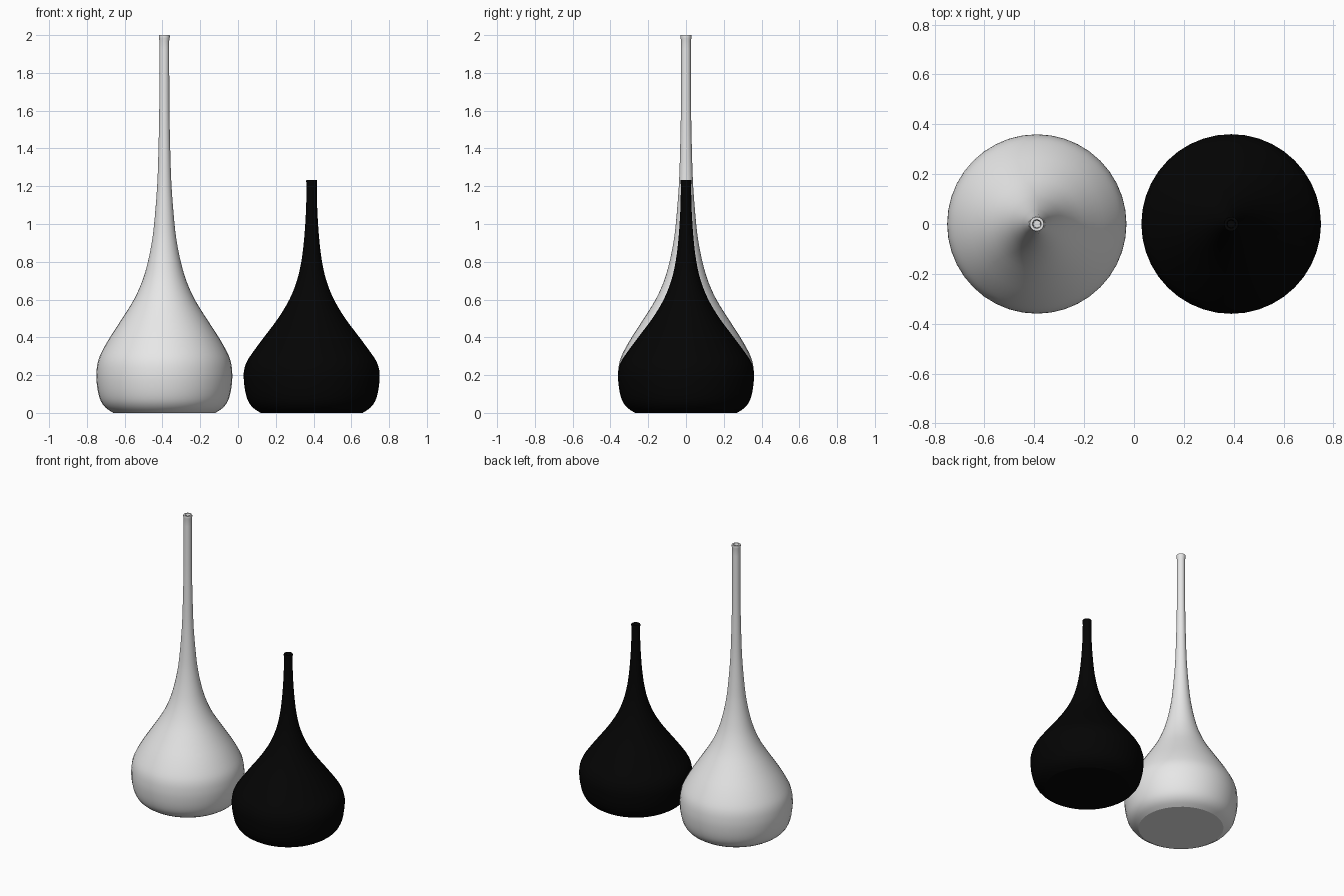
import bpy, bmesh, math

if "Cube" in bpy.data.objects:
    bpy.data.objects.remove(bpy.data.objects["Cube"])

SIDES = 40


def material(name, rgb):
    m = bpy.data.materials.new(name)
    m.diffuse_color = (*rgb, 1.0)
    m.use_nodes = True
    m.node_tree.nodes["Principled BSDF"].inputs["Base Color"].default_value = m.diffuse_color
    return m


def smooth_profile(pts, steps=3):
    # Catmull-Rom interpolation through (radius, height) points
    out = []
    for i in range(len(pts) - 1):
        p0, p1, p2 = pts[max(i - 1, 0)], pts[i], pts[i + 1]
        p3 = pts[min(i + 2, len(pts) - 1)]
        for s in range(steps):
            t = s / steps
            out.append(tuple(
                0.5 * (2 * b + (c - a) * t + (2 * a - 5 * b + 4 * c - d) * t * t
                       + (3 * b - a - 3 * c + d) * t ** 3)
                for a, b, c, d in zip(p0, p1, p2, p3)))
    return out + [pts[-1]]


def make_vase(name, x, body, lip, mat):
    # Revolved body, rolled lip and narrow bore
    profile = smooth_profile(body) + lip
    bm = bmesh.new()
    rings = []
    for r, z in profile:
        rings.append([bm.verts.new((r * math.cos(2 * math.pi * k / SIDES),
                                    r * math.sin(2 * math.pi * k / SIDES), z))
                      for k in range(SIDES)])
    for a, b in zip(rings, rings[1:]):
        for k in range(SIDES):
            n = (k + 1) % SIDES
            bm.faces.new((a[k], a[n], b[n], b[k]))
    bm.faces.new(list(reversed(rings[0])))   # flat foot
    bm.faces.new(rings[-1])                  # bottom of bore
    bmesh.ops.recalc_face_normals(bm, faces=bm.faces)
    me = bpy.data.meshes.new(name)
    bm.to_mesh(me)
    bm.free()
    me.materials.append(mat)
    ob = bpy.data.objects.new(name, me)
    ob.location.x = x
    bpy.context.collection.objects.link(ob)
    bpy.ops.object.select_all(action='DESELECT')
    ob.select_set(True)
    bpy.context.view_layer.objects.active = ob
    bpy.ops.object.shade_smooth_by_angle(angle=math.radians(28))


def lip(top):
    return [(0.0285, top - 0.016), (0.029, top - 0.004), (0.028, top),
            (0.018, top), (0.015, top - 0.006), (0.014, top - 0.05)]


# Shared bulbous base
base = [(0.270, 0), (0.308, 0.025), (0.335, 0.06), (0.351, 0.11),
        (0.359, 0.17), (0.359, 0.22)]

# Tall white vase
make_vase("tall_vase", -0.39, base + [
    (0.352, 0.27), (0.333, 0.32), (0.288, 0.40), (0.223, 0.50), (0.161, 0.60),
    (0.116, 0.70), (0.087, 0.80), (0.067, 0.90), (0.054, 1.0), (0.038, 1.2),
    (0.031, 1.4), (0.027, 1.6), (0.026, 1.8), (0.026, 1.97)],
    lip(2.0), material("white_ceramic", (0.8, 0.8, 0.8)))

# Short black vase
make_vase("short_vase", 0.39, base + [
    (0.344, 0.27), (0.312, 0.32), (0.253, 0.40), (0.178, 0.50), (0.118, 0.60),
    (0.078, 0.70), (0.055, 0.80), (0.042, 0.90), (0.034, 1.0), (0.029, 1.1),
    (0.027, 1.205)],
    lip(1.233), material("black_ceramic", (0.0012, 0.0012, 0.0012)))
